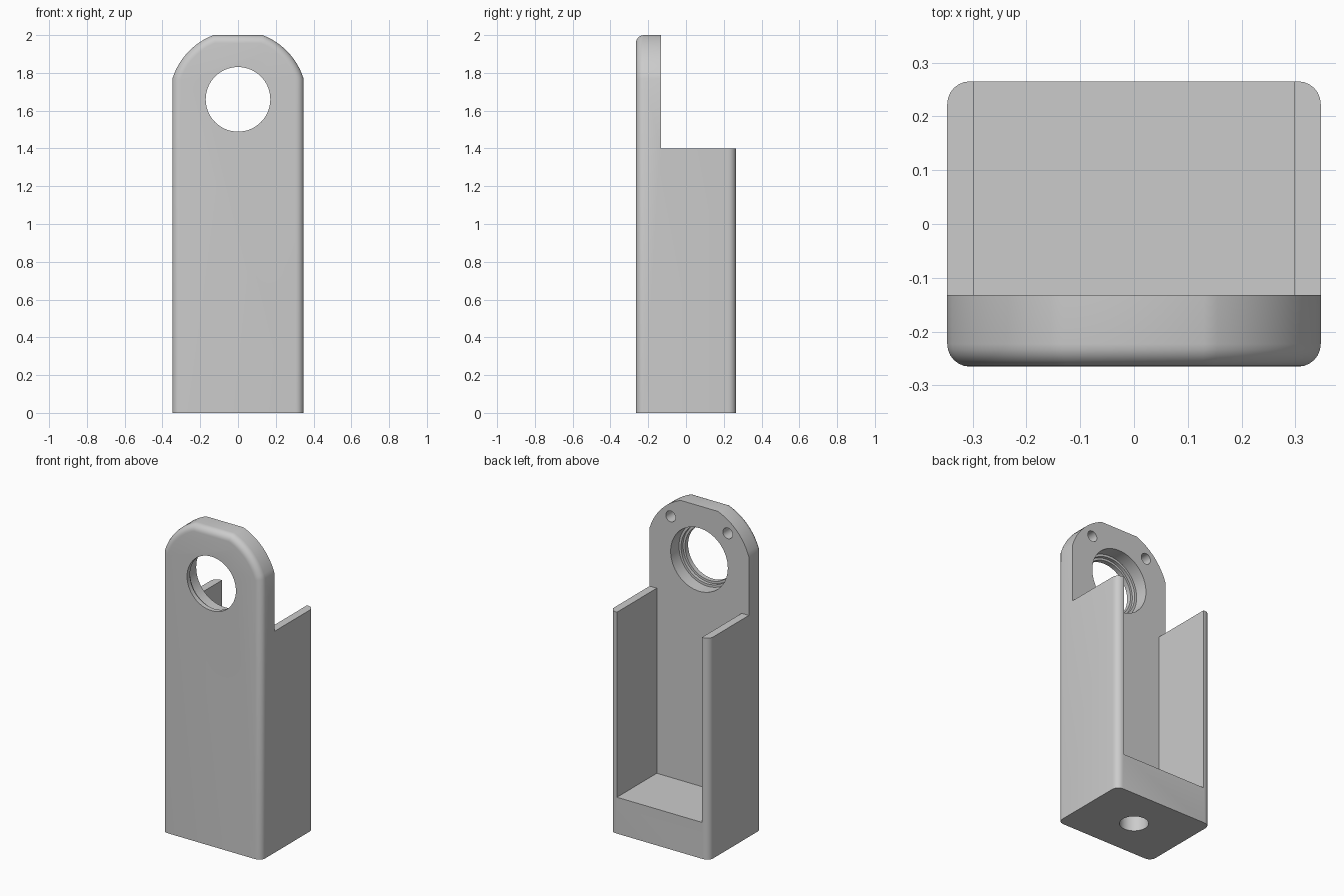
import bpy, bmesh
from math import sin, cos, atan2, pi
from mathutils import Matrix, Vector

if "Cube" in bpy.data.objects:
    bpy.data.objects.remove(bpy.data.objects["Cube"])

HALF_W, HALF_D, HEIGHT = 0.347, 0.265, 2.0
PLATE_BACK = -0.132
WALL_TOP, FLOOR, WALL_IN = 1.4, 0.23, 0.297
EYE_Z, ARCH_R = 1.66, 0.364
FILLET = 0.042

grey = bpy.data.materials.new("plain grey")
grey.use_nodes = True
GREY = (0.6, 0.6, 0.6, 1)
grey.diffuse_color = GREY
grey.node_tree.nodes["Principled BSDF"].inputs["Base Color"].default_value = GREY


def make_object(name, bm):
    bmesh.ops.recalc_face_normals(bm, faces=bm.faces)
    mesh = bpy.data.meshes.new(name)
    bm.to_mesh(mesh)
    bm.free()
    mesh.materials.append(grey)
    obj = bpy.data.objects.new(name, mesh)
    bpy.context.collection.objects.link(obj)
    return obj


def extrude_y(outline, y0, y1):
    """Solid from an x-z outline, drawn out from y0 to y1."""
    bm = bmesh.new()
    face = bm.faces.new([bm.verts.new((x, y0, z)) for x, z in outline])
    new = bmesh.ops.extrude_face_region(bm, geom=[face], use_keep_orig=True)["geom"]
    verts = [v for v in new if isinstance(v, bmesh.types.BMVert)]
    bmesh.ops.translate(bm, vec=(0, y1 - y0, 0), verts=verts)
    return bm


def turned(name, profile, matrix, n=64):
    """Solid of revolution from (radius, height) points, closed by flat caps."""
    bm = bmesh.new()
    rings = [[bm.verts.new((r * cos(2 * pi * i / n), r * sin(2 * pi * i / n), h))
              for i in range(n)] for r, h in profile]
    for a, b in zip(rings, rings[1:]):
        for i in range(n):
            j = (i + 1) % n
            bm.faces.new((a[i], a[j], b[j], b[i]))
    bm.faces.new(rings[0])
    bm.faces.new(rings[-1])
    bm.transform(matrix)
    return make_object(name, bm)


def mirrored(half):
    return half + [(-x, z) for x, z in reversed(half)]


# Body block: arched outline with a flat crown, rims filleted except at the base
start = atan2((HALF_W ** 2 - ARCH_R ** 2) * -1, 1)
start = atan2((ARCH_R ** 2 - HALF_W ** 2) ** 0.5, HALF_W)
end = atan2(HEIGHT - EYE_Z, (ARCH_R ** 2 - (HEIGHT - EYE_Z) ** 2) ** 0.5)
STEPS = 12
angles = [start + (end - start) * i / STEPS for i in range(STEPS + 1)]
half = [(HALF_W, 0)] + [(ARCH_R * cos(a), EYE_Z + ARCH_R * sin(a)) for a in angles]
bm = extrude_y(mirrored(half), -HALF_D, HALF_D)
rims = [e for e in bm.edges
        if abs(e.verts[0].co.y - e.verts[1].co.y) < 1e-5
        and max(v.co.z for v in e.verts) > 0.01]
bmesh.ops.bevel(bm, geom=rims, offset=FILLET, segments=6, profile=0.5,
                affect='EDGES', clamp_overlap=True)
body = make_object("holder_body", bm)

# Pocket between the side walls and the space above them, as one T-shaped cutter
tee = mirrored([(WALL_IN, FLOOR), (WALL_IN, WALL_TOP), (1, WALL_TOP), (1, 3)])
cutters = [make_object("pocket_cutter", extrude_y(tee, PLATE_BACK, 1))]

# Stepped eye through the plate, measured backwards from the front face
to_back = Matrix.Rotation(-pi / 2, 4, 'X')
eye = [(0.171, -0.1), (0.171, 0.03), (0.185, 0.03), (0.185, 0.05),
       (0.2, 0.05), (0.2, 0.2)]
cutters.append(turned("eye_cutter", eye,
                      Matrix.Translation((0, -HALF_D, EYE_Z)) @ to_back))

# Two blind screw holes in the back of the plate
for side, label in ((1, "left"), (-1, "right")):
    place = Matrix.Translation((side * 0.2, PLATE_BACK, 1.88)) @ to_back
    cutters.append(turned(label + "_screw_cutter",
                          [(0.034, -0.08), (0.034, 0.1)], place, 32))

# Blind mounting hole in the base
cutters.append(turned("base_hole_cutter", [(0.083, -0.1), (0.083, 0.16)],
                      Matrix.Identity(4), 48))

bpy.context.view_layer.objects.active = body
for cutter in cutters:
    cutter.hide_render = True
    mod = body.modifiers.new(cutter.name, 'BOOLEAN')
    mod.operation = 'DIFFERENCE'
    mod.solver = 'EXACT'
    mod.object = cutter
    bpy.ops.object.modifier_apply(modifier=mod.name)
    bpy.data.objects.remove(cutter)

bpy.ops.object.select_all(action='DESELECT')
body.select_set(True)
bpy.ops.object.shade_smooth_by_angle(angle=pi / 6)
